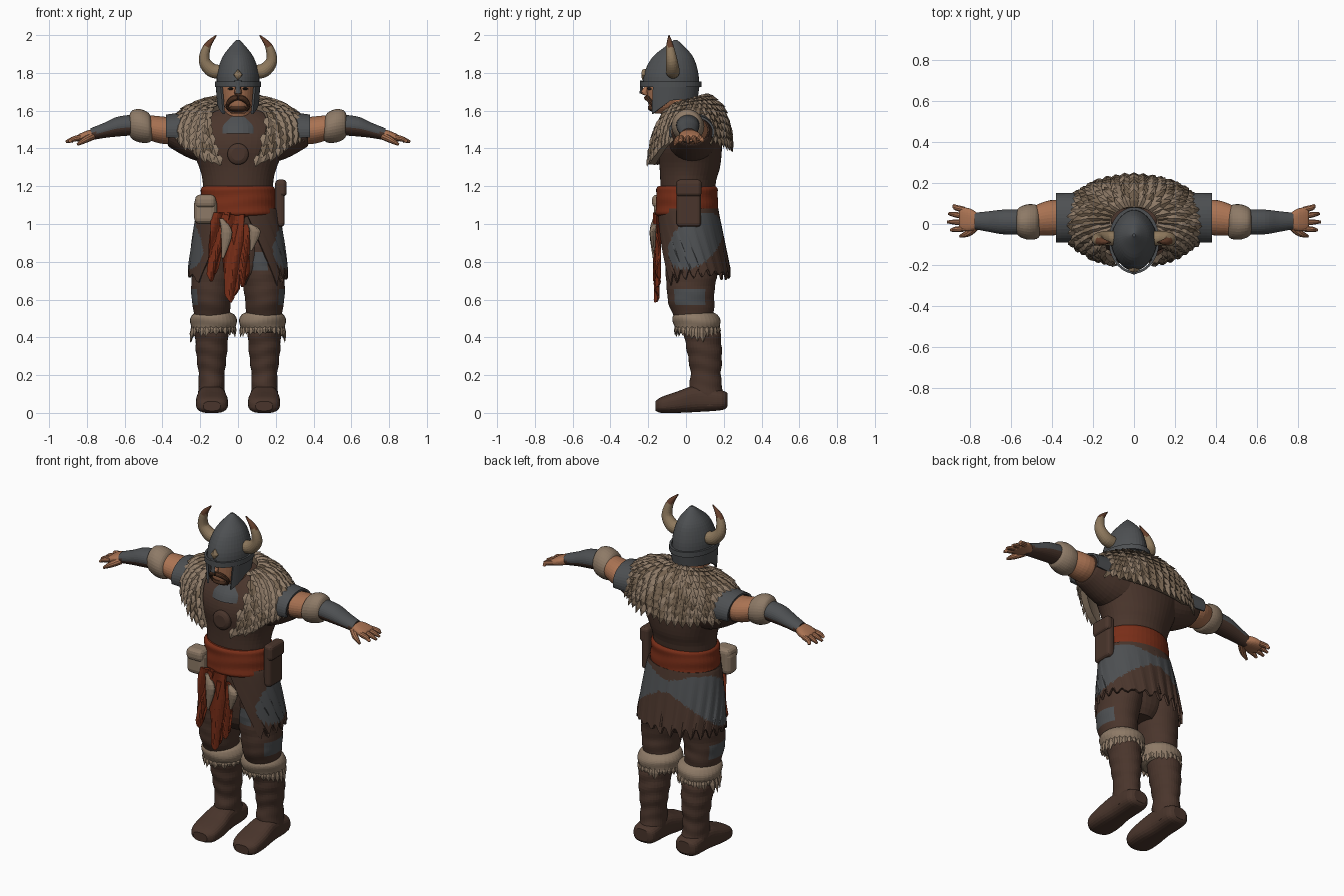
import bpy, bmesh, random
from math import sin, cos, pi, radians
from mathutils import Vector

random.seed(4)
cube = bpy.data.objects.get("Cube")
if cube:
    bpy.data.objects.remove(cube)


def material(name, *rgb):
    m = bpy.data.materials.new(name)
    m.use_nodes = True
    m.diffuse_color = (*rgb, 1)
    m.node_tree.nodes["Principled BSDF"].inputs["Base Color"].default_value = (*rgb, 1)
    return m


leather = material("brown leather", .068, .036, .025)
steel = material("dark grey", .075, .08, .085)
fur = material("light fur", .27, .195, .135)
dark_fur = material("shaded fur", .18, .125, .08)
skin = material("tan skin", .4, .17, .085)
red = material("red cloth", .19, .027, .009)
horn = material("pale horn", .27, .19, .11)
horn_tip = material("brown horn tip", .13, .05, .025)
hair = material("brown hair", .07, .03, .015)
dark = material("dark eye", .012, .009, .008)
built = []


def finish(name, bm, mats, rule=None, side=1, thick=0):
    """Turn a bmesh into a named object, mirrored to -x when side is -1."""
    for v in bm.verts:
        v.co.x *= side
    bmesh.ops.recalc_face_normals(bm, faces=bm.faces)
    if rule:
        for f in bm.faces:
            c = f.calc_center_median()
            f.material_index = int(rule(Vector((c.x * side, c.y, c.z)), f.normal))
    me = bpy.data.meshes.new(name)
    bm.to_mesh(me)
    bm.free()
    for m in mats:
        me.materials.append(m)
    ob = bpy.data.objects.new(name, me)
    bpy.context.collection.objects.link(ob)
    if thick:
        mod = ob.modifiers.new("thickness", 'SOLIDIFY')
        mod.thickness, mod.offset = thick, 0
    built.append(ob)
    return ob


def smooth_path(pts, steps):
    """Catmull-Rom interpolation through tuples of any length."""
    out = []
    for i in range(len(pts) - 1):
        a, b, c, d = (pts[max(0, min(len(pts) - 1, i + k))] for k in (-1, 0, 1, 2))
        for s in range(steps):
            t = s / steps
            out.append([q + t * (r - p) / 2 + t * t * (p - 2.5 * q + 2 * r - d_ / 2)
                        + t ** 3 * (1.5 * (q - r) + (d_ - p) / 2)
                        for p, q, r, d_ in zip(a, b, c, d)])
    return out + [list(pts[-1])]


X, Y, Z = Vector((1, 0, 0)), Vector((0, 1, 0)), Vector((0, 0, 1))
FRAMES = {'x': (Y, Z), 'y': (X, Z), 'z': (X, Y)}


def sweep(name, pts, *mats, axis=None, p=2, n=32, steps=4, wobble=0, rule=None, side=1):
    """Closed body through rings (x, y, z, radius a, radius b)."""
    path = smooth_path(pts, steps)
    bm, rings = bmesh.new(), []
    for i, q in enumerate(path):
        if axis:
            e1, e2 = FRAMES[axis]
        else:
            t = Vector(path[min(i + 1, len(path) - 1)][:3]) - Vector(path[max(i - 1, 0)][:3])
            e1 = t.cross(Y).normalized()
            e2 = e1.cross(t).normalized()
        ring = []
        for k in range(n):
            a = 2 * pi * k / n
            ca, sa = cos(a), sin(a)
            r = (abs(ca) ** p + abs(sa) ** p) ** (-1 / p)
            r *= 1 + wobble * sin(q[2] * 80 + sin(a * 2))
            ring.append(bm.verts.new(Vector(q[:3]) + e1 * ca * r * q[3] + e2 * sa * r * q[4]))
        rings.append(ring)
    for lo, hi in zip(rings, rings[1:]):
        for k in range(n):
            j = (k + 1) % n
            bm.faces.new((lo[k], lo[j], hi[j], hi[k]))
    bm.faces.new(rings[0])
    bm.faces.new(rings[-1])
    return finish(name, bm, mats, rule, side)


def sheet(name, f, nu, nv, *mats, thick=.012, rule=None, side=1):
    """Surface f(u, v) with u in -1..1 and v in 0..1."""
    bm = bmesh.new()
    g = [[bm.verts.new(f(2 * i / nu - 1, j / nv)) for j in range(nv + 1)] for i in range(nu + 1)]
    for i in range(nu):
        for j in range(nv):
            bm.faces.new((g[i][j], g[i + 1][j], g[i + 1][j + 1], g[i][j + 1]))
    return finish(name, bm, mats, rule, side, thick)


def leaf(bm, base, along, out, length, width, shade=0):
    """One pointed lock of fur."""
    across = along.cross(out).normalized()
    rows = [[bm.verts.new(base + along * length * h + (across * a * w + out * b * w * .5) * width / 2)
             for a, b in ((1, 0), (0, 1), (-1, 0), (0, -1))] for h, w in ((0, .7), (.45, 1))]
    tip = bm.verts.new(base + along * length)
    for k in range(4):
        j = (k + 1) % 4
        for vs in ((rows[0][k], rows[0][j], rows[1][j], rows[1][k]), (rows[1][k], rows[1][j], tip)):
            bm.faces.new(vs).material_index = shade


def block(name, centre, size, mat, bevel=.02):
    bm = bmesh.new()
    bmesh.ops.create_cube(bm, size=1)
    for v in bm.verts:
        v.co = Vector(centre) + Vector(c * s for c, s in zip(v.co, size))
    bmesh.ops.bevel(bm, geom=bm.edges[:], offset=bevel, segments=3, affect='EDGES', profile=.5)
    return finish(name, bm, [mat])


# Torso, hips and sash
sweep("torso", [(0, .01, 1, .19, .14), (0, .01, 1.2, .185, .145), (0, .02, 1.3, .205, .16), (0, .02, 1.4, .25, .17),
                (0, .025, 1.48, .27, .16), (0, .03, 1.55, .23, .13), (0, .03, 1.62, .1, .08)], leather, axis='z', n=48)
sweep("hips", [(0, .03, .68, .09, .08), (0, .02, .78, .19, .13), (0, .01, 1.08, .19, .14)], leather, axis='z')
sweep("sash", [(0, .005, 1.04, .19, .15), (0, .005, 1.06, .205, .167), (0, .005, 1.12, .2, .163),
               (0, .005, 1.18, .197, .163), (0, .005, 1.2, .18, .15)], red, axis='z', n=48, wobble=.012, steps=8)
sweep("collar", [(0, -.01, 1.48, .14, .145), (0, -.005, 1.52, .135, .13), (0, .01, 1.57, .1, .1)], steel, axis='z')
sweep("medallion", [(0, -.13, 1.37, .055, .055), (0, -.16, 1.37, .055, .055), (0, -.172, 1.37, .035, .035)],
      leather, axis='y')


# Long open tunic skirt with a torn hem and side patches
def skirt(u, v):
    a = radians(90 + u * (170 - 42 * v))
    hem = .72 + .03 * abs(sin(u * 31)) + .02 * sin(u * 57) - .05 * abs(u) ** 12
    rx, ry = .205 + .055 * v ** .7, .155 + .035 * v
    return Vector((rx * cos(a), .01 + .03 * v + ry * sin(a), 1.08 + (hem - 1.08) * v))


sheet("tunic_skirt", skirt, 120, 30, leather, steel,
      rule=lambda c, n: ((c.y - .05) / .14) ** 2 + ((c.z - .91 - .4 * (c.y - .05)) / .14) ** 2 < 1)
sweep("back_seam", [(0, .165, 1.06, .012, .01), (.01, .19, .9, .012, .01), (.01, .226, .76, .012, .01)],
      leather, axis='z', n=8)


# Hanging sash ends, tassels and pouches
def strip(name, x0, x1, top, low, w, y):
    def f(u, v):
        end = low + .06 * abs(u + .3)
        return Vector((x0 + (x1 - x0) * v + u * w * (1 - .45 * v), y + .01 * sin(4 * u + 7 * v),
                       top + (end - top) * v))
    sheet(name, f, 10, 14, red)


strip("sash_end_outer", -.09, -.135, 1.06, .69, .05, -.16)
strip("sash_end_middle", -.03, -.03, 1.05, .58, .065, -.155)
strip("sash_end_inner", .01, .03, 1, .66, .05, -.148)
for name, x, top, low in (("right_tassel", -.07, 1.03, .82), ("left_tassel", .08, 1, .86)):
    sweep(name, [(x - .02, -.165, top, .01, .01), (x + .01, -.175, (top + low) / 2 + .03, .03, .018),
                 (x - .01, -.17, low, .006, .006)], fur, axis='z', n=12)
block("side_pouch", (.222, .015, 1.11), (.05, .13, .25), leather)
block("side_pouch_flap", (.235, .015, 1.19), (.045, .135, .09), leather)
block("fur_pouch", (-.172, -.125, 1.07), (.12, .09, .14), fur, .03)
block("fur_pouch_flap", (-.172, -.13, 1.12), (.11, .1, .07), fur, .025)


# Fur mantle with overlapping locks
def mantle(u, v):
    a = radians(90 + u * (125 + 39 * v))
    s, ph = sin(a), v * pi / 2
    drop = .14 + (.1 * s if s > 0 else .17 * s * s)
    r = .11 + .22 * sin(ph)
    return Vector((r * cos(a), .015 + r * .61 * s, 1.635 + .025 * s - drop * (1 - cos(ph))))


sheet("fur_mantle", mantle, 64, 12, fur, dark_fur, thick=.035, rule=lambda c, n: c.y > .02)
bm = bmesh.new()
for row in range(9):
    v, count = .02 + row * .112, 20 + row * 3
    for i in range(count + 1):
        u = max(-1, min(1, (2 * i + row % 2) / count - 1))
        base = mantle(u, v)
        along = (mantle(u, v + .02) - base).normalized()
        out = (mantle(u + .01, v) - mantle(u - .01, v)).cross(along).normalized()
        if out.dot(base - Vector((0, 0, 1.4))) < 0:
            out.negate()
        shade = int(random.random() < (.6 if base.y > 0 else .12))
        leaf(bm, base + out * .017, (along + out * .15).normalized(), out,
             random.uniform(.055, .08), random.uniform(.04, .055), shade)
finish("mantle_locks", bm, [fur, dark_fur])

# Head, face and beard
sweep("neck", [(0, .01, 1.5, .1, .09), (0, -.01, 1.57, .08, .08), (0, -.05, 1.66, .075, .08)], skin, axis='z')
sweep("head", [(0, -.125, 1.585, .035, .04), (0, -.11, 1.62, .07, .085), (0, -.09, 1.68, .088, .115),
               (0, -.085, 1.74, .09, .12), (0, -.08, 1.8, .07, .09)], skin, axis='z')
sweep("nose", [(0, -.2, 1.735, .012, .012), (0, -.222, 1.695, .02, .02), (0, -.2, 1.678, .01, .01)], skin, axis='z')
sweep("chin_beard", [(0, -.14, 1.588, .025, .025), (0, -.165, 1.605, .045, .035), (0, -.17, 1.625, .04, .03)],
      hair, axis='z')
for s, label in ((1, "left_"), (-1, "right_")):
    sweep(label + "moustache", [(0, -.21, 1.668, .012, .012), (.03, -.2, 1.662, .015, .013),
                                (.056, -.175, 1.63, .01, .01), (.045, -.17, 1.6, .006, .006)], hair, n=10, side=s)
    sweep(label + "eye", [(.02, -.197, 1.715, .003, .003), (.037, -.194, 1.717, .012, .009),
                          (.055, -.182, 1.715, .003, .003)], dark, axis='x', n=12, side=s)

# Horned helmet
sweep("helmet_dome", [(0, -.08, 1.725, .113, .15), (0, -.078, 1.8, .11, .143), (0, -.07, 1.88, .084, .11),
                      (0, -.06, 1.935, .045, .056), (0, -.055, 1.975, .008, .008)], steel, axis='z', p=1.8, n=40)


def guard(u, v):
    a = radians(90 + u * (128 + 8 * v))
    low = 1.655 - .055 * max(0, -sin(a)) / .6 + .01 * sin(a)
    return Vector((.113 * cos(a) * (1 - .06 * v), -.08 + (.148 - .012 * v) * sin(a), 1.75 + (low - 1.75) * v))


sheet("helmet_guard", guard, 48, 8, steel)
sheet("helmet_brow", lambda u, v: Vector((.117 * cos(u * pi), -.08 + .156 * sin(u * pi), 1.725 + .03 * v)),
      48, 2, steel)
sweep("nose_guard", [(0, -.232, 1.76, .02, .012), (0, -.236, 1.72, .012, .008), (0, -.238, 1.69, .016, .008)],
      steel, axis='z', n=12)
sweep("helmet_stud", [(0, -.21, 1.79, .025, .03), (0, -.229, 1.79, .022, .028), (0, -.236, 1.79, .008, .01)],
      horn, axis='y', n=4)

for s, label in ((1, "left_"), (-1, "right_")):
    sweep(label + "horn", [(.09, -.07, 1.805, .036, .036), (.14, -.07, 1.815, .037, .036), (.178, -.075, 1.865, .03, .03),
                           (.163, -.085, 1.94, .02, .02), (.114, -.09, 2, .003, .003)], horn, horn_tip,
          n=20, steps=6, rule=lambda c, n: c.z > 1.94, side=s)
    # Arm
    sweep(label + "sleeve", [(.12, .03, 1.44, .13, .13), (.25, .03, 1.46, .12, .115), (.36, .03, 1.49, .1, .085),
                             (.37, .03, 1.49, .08, .07)], leather, axis='x', side=s)
    sheet(label + "shoulder_plate", lambda u, v: Vector((
        .28 + .1 * v, .03 + .115 * sin(u * 1.9), 1.488 + (.1 - .015 * v) * cos(u * 1.9))), 24, 4, steel, side=s)
    sweep(label + "upper_arm", [(.32, .03, 1.49, .08, .07), (.41, .03, 1.498, .086, .072), (.5, .015, 1.515, .07, .062),
                                (.58, .01, 1.52, .058, .05)], skin, axis='x', side=s)
    sweep(label + "arm_fur", [(.455, .01, 1.5, .06, .055), (.475, .01, 1.51, .08, .077), (.52, .01, 1.52, .084, .086),
                              (.56, .01, 1.525, .07, .075), (.575, .01, 1.525, .05, .05)],
          fur, axis='x', wobble=.03, side=s)
    sweep(label + "bracer", [(.55, .01, 1.525, .062, .055), (.64, .01, 1.515, .06, .052), (.71, .012, 1.495, .05, .04),
                             (.78, .015, 1.475, .04, .032)], steel, leather, axis='x',
          rule=lambda c, n: n.z < -.3 or c.x > .75 and n.z < .3, side=s)
    sweep(label + "palm", [(.76, .015, 1.475, .035, .026), (.8, .02, 1.468, .055, .026), (.845, .025, 1.455, .056, .019),
                           (.855, .025, 1.45, .045, .012)], skin, axis='x', p=2.5, side=s)
    for i, reach in enumerate((.88, .905, .912, .895)):
        y = .07 - .031 * i
        sweep(label + "finger", [(.83, y, 1.458, .015, .015), (.87, y * 1.15, 1.45, .014, .014),
                                 (reach, y * 1.3, 1.434, .007, .007)], skin, n=10, side=s)
    sweep(label + "thumb", [(.77, -.01, 1.465, .02, .02), (.81, -.045, 1.445, .017, .017),
                            (.85, -.06, 1.42, .007, .007)], skin, n=10, side=s)
    # Leg and boot
    sweep(label + "trouser", [(.135, .05, .46, .09, .09), (.14, .03, .57, .1, .12), (.14, .025, .64, .108, .125),
                              (.125, .03, .8, .115, .14), (.11, .02, 1, .09, .13)], leather, steel, axis='z',
          n=48, steps=8, wobble=.01, side=s, rule=lambda c, n: (
              c.x > .18 and -.06 < c.y < .1 and .575 < c.z < .65
              or s > 0 and c.y < 0 and .05 < c.x < .16 and .76 < c.z < .85))
    sweep(label + "boot_shaft", [(.14, .13, .04, .07, .075), (.14, .105, .13, .07, .088), (.14, .105, .2, .068, .08),
                                 (.14, .1, .3, .08, .09), (.14, .085, .42, .088, .097), (.14, .07, .48, .085, .09)],
          leather, axis='z', wobble=.025, steps=8, side=s)
    sweep(label + "boot_foot", [(.14, .22, .07, .04, .035), (.14, .19, .067, .07, .052), (.14, .06, .075, .073, .07),
                                (.138, -.05, .056, .085, .056), (.138, -.13, .042, .078, .042), (.138, -.162, .036, .045, .025)],
          leather, axis='y', p=2.8, side=s)
    sweep(label + "boot_fur", [(.13, .06, .425, .085, .09), (.13, .06, .445, .115, .117), (.13, .055, .49, .122, .125),
                               (.13, .05, .52, .112, .117), (.13, .05, .532, .09, .095)], fur, axis='z', wobble=.02, side=s)
    bm = bmesh.new()
    for i in range(26):
        a = 2 * pi * i / 26
        out = Vector((cos(a), sin(a), 0))
        base = Vector((.13 + .108 * cos(a), .06 + .11 * sin(a), .465))
        leaf(bm, base, (out * .15 - Z).normalized(), out, random.uniform(.04, .07) + .03 * (cos(a) > .9), .045)
    finish(label + "boot_fur_locks", bm, [fur], side=s)

# Smooth shading with crisp creases
for ob in bpy.context.view_layer.objects:
    ob.select_set(ob in built)
bpy.context.view_layer.objects.active = built[0]
bpy.ops.object.shade_smooth_by_angle(angle=radians(40))
